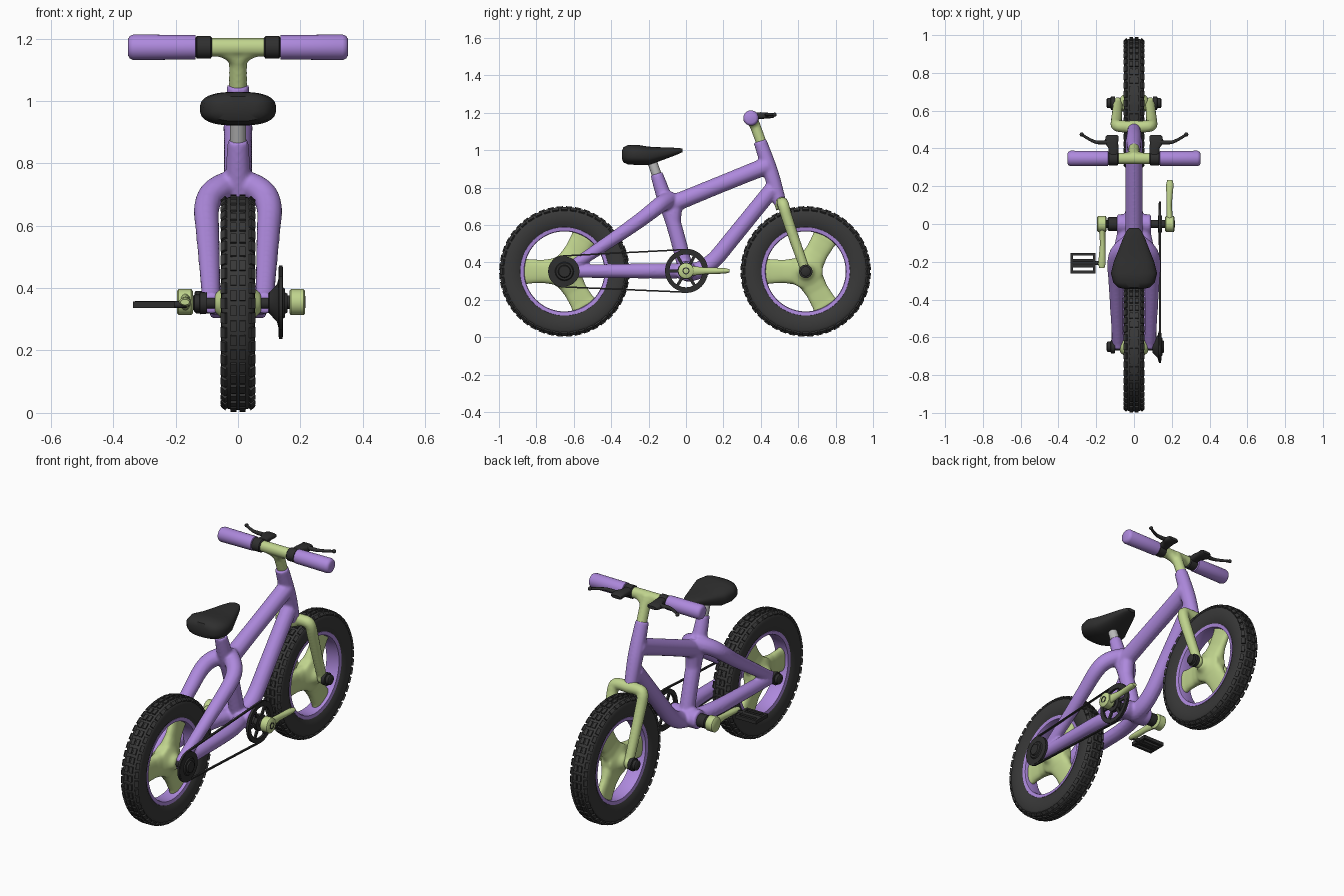
import bpy, bmesh, math
from math import pi, sin, cos
from mathutils import Matrix, Vector

cube = bpy.data.objects.get("Cube")
if cube:
    bpy.data.objects.remove(cube, do_unlink=True)


def material(name, rgb, rough=0.5):
    m = bpy.data.materials.new(name)
    m.use_nodes = True
    m.diffuse_color = (*rgb, 1)
    node = next(n for n in m.node_tree.nodes if n.type == 'BSDF_PRINCIPLED')
    node.inputs["Base Color"].default_value = (*rgb, 1)
    node.inputs["Roughness"].default_value = rough
    return m


PURPLE = material("purple paint", (0.42, 0.25, 0.72))
GREEN = material("lime green paint", (0.53, 0.66, 0.27))
RUBBER = material("dark rubber", (0.04, 0.04, 0.04))
BLACK = material("black plastic", (0.028, 0.028, 0.028))
GREY = material("light grey metal", (0.5, 0.5, 0.5))
REAR, FRONT, CRANK = Vector((0, -0.65, 0.352)), Vector((0, 0.64, 0.352)), Vector((0, 0, 0.355))


def finish(name, bm, mat, blend=0):
    """Turn a bmesh into a shaded object; blend melts overlapping parts together."""
    bmesh.ops.remove_doubles(bm, verts=bm.verts, dist=1e-5)
    bmesh.ops.recalc_face_normals(bm, faces=bm.faces)
    me = bpy.data.meshes.new(name)
    bm.to_mesh(me)
    bm.free()
    me.materials.append(mat)
    me.shade_smooth()
    me.set_sharp_from_angle(angle=math.radians(40))
    ob = bpy.data.objects.new(name, me)
    bpy.context.collection.objects.link(ob)
    if blend:
        r = ob.modifiers.new("Melt", 'REMESH')
        r.mode, r.voxel_size, r.use_smooth_shade = 'VOXEL', 0.007, True
        s = ob.modifiers.new("Soften", 'SMOOTH')
        s.factor, s.iterations = 0.5, blend
    return ob


def tube(bm, pts, radii, order=3):
    """Add a tapered round tube along a smooth path."""
    cu = bpy.data.curves.new("path", 'CURVE')
    cu.dimensions, cu.bevel_depth, cu.bevel_resolution = '3D', 1, 4
    cu.use_fill_caps, cu.resolution_u = True, 8
    sp = cu.splines.new('NURBS')
    sp.points.add(len(pts) - 1)
    for p, co, r in zip(sp.points, pts, radii):
        p.co, p.radius = (*co, 1), r
    sp.order_u, sp.use_endpoint_u = min(order, len(pts)), True
    ob = bpy.data.objects.new("path", cu)
    bpy.context.collection.objects.link(ob)
    dg = bpy.context.evaluated_depsgraph_get()
    me = bpy.data.meshes.new_from_object(ob.evaluated_get(dg))
    bm.from_mesh(me)
    bpy.data.objects.remove(ob, do_unlink=True)
    bpy.data.curves.remove(cu)
    bpy.data.meshes.remove(me)


def bridge(bm, rings, closed=False):
    n = len(rings[0])
    for a, b in zip(rings, rings[1:] + rings[:1] if closed else rings[1:]):
        for i in range(n):
            bm.faces.new((a[i], a[(i + 1) % n], b[(i + 1) % n], b[i]))
    if not closed:
        bm.faces.new(rings[0])
        bm.faces.new(rings[-1])


def lathe(bm, profile, centre, closed=False, n=48):
    """Spin (x, radius) points around a sideways axle."""
    bridge(bm, [[bm.verts.new(centre + Vector((x, r * cos(2 * pi * i / n), r * sin(2 * pi * i / n))))
                 for i in range(n)] for x, r in profile], closed)


def loft(bm, sections, matrix, power=1.0, n=28):
    """Skin rounded sections (y, x, z, half width, half height) along y."""
    def bend(v):
        return math.copysign(abs(v) ** power, v)
    bridge(bm, [[bm.verts.new(matrix @ Vector((x + w * bend(cos(2 * pi * i / n)), y, z + h * bend(sin(2 * pi * i / n)))))
                 for i in range(n)] for y, x, z, w, h in sections])


def box(bm, centre, size, rot=Matrix()):
    bmesh.ops.create_cube(bm, size=1, matrix=Matrix.Translation(centre) @ rot @ Matrix.Diagonal((*size, 1)))


def mirrored(profile):
    return profile + [(-x, r) for x, r in reversed(profile) if x]


# Wheels: tyre with tread blocks, rim, three broad spokes
for label, axle in (("rear", REAR), ("front", FRONT)):
    bm = bmesh.new()
    lathe(bm, mirrored([(.036, .228), (.05, .25), (.054, .285), (.053, .312), (.046, .33), (.032, .339), (.016, .342)]),
          axle, True, 72)
    finish(label + "_tyre", bm, RUBBER)
    bm = bmesh.new()
    for i in range(44):
        for x, r, tilt, shift in ((-.044, .333, -.75, 0), (-.014, .342, 0, .5), (.014, .342, 0, .5), (.044, .333, .75, 0)):
            turn = Matrix.Rotation(2 * pi * (i + shift) / 44, 4, 'X')
            box(bm, axle + turn @ Vector((x, 0, r)), (.019, .034, .013), turn @ Matrix.Rotation(tilt, 4, 'Y'))
    finish(label + "_tread", bm, RUBBER)
    bm = bmesh.new()
    lathe(bm, mirrored([(.030, .214), (.040, .217), (.043, .236), (.03, .242)]), axle, True, 72)
    finish(label + "_rim", bm, PURPLE)
    bm = bmesh.new()
    for k in range(3):
        turn = Matrix.Translation(axle) @ Matrix.Rotation(2 * pi * k / 3 + pi, 4, 'X')
        loft(bm, [(0, 0, 0, .045, .075), (.06, 0, 0, .04, .07), (.12, 0, 0, .028, .062),
                  (.19, 0, 0, .024, .066), (.22, 0, 0, .026, .074)], turn, .8)
    lathe(bm, mirrored([(.075, .03), (.05, .05), (.03, .09)]), axle)
    finish(label + "_spokes", bm, GREEN, 8)
    bm = bmesh.new()
    for s in (-1, 1):
        lathe(bm, [(s * x, r) for x, r in ((.07, .02), (.1, .02), (.1, .034), (.122, .036), (.124, .027),
                                           (.14, .027), (.145, .02))], axle, n=24)
    finish(label + "_axle_nuts", bm, BLACK)

# Frame: all tubes melted into one smooth shell
bm = bmesh.new()
tube(bm, [(0, .395, 1.05), (0, .43, .95), (0, .47, .83), (0, .505, .71)], [.036, .041, .042, .034])
tube(bm, [(0, .44, .92), (0, .2, .825), (0, -.1, .70)], [.048, .044, .048])
tube(bm, [(0, .46, .79), (0, .28, .57), (0, .10, .345), (0, 0, .345)], [.044, .044, .045, .05])
tube(bm, [(0, -.158, .875), (0, -.115, .74), (0, -.06, .6), (0, 0, .355)], [.034, .044, .041, .042])
tube(bm, [(0, -.03, .76), (0, -.09, .66), (0, -.05, .58)], [.03, .055, .03])
for s in (-1, 1):
    tube(bm, [(0, -.08, .74), (s * .06, -.12, .725), (s * .105, -.18, .675), (s * .096, -.32, .57), (s * .085, -.65, .352)],
         [.044, .046, .042, .038, .03])
    tube(bm, [(s * .03, 0, .355), (s * .07, -.1, .355), (s * .082, -.35, .355), (s * .085, -.66, .352)], [.04, .042, .039, .035])
lathe(bm, mirrored([(.09, .052)]), CRANK)
finish("frame", bm, PURPLE, 8)

# Fork
bm = bmesh.new()
tube(bm, [(0, .49, .75), (0, .515, .69)], [.03, .036])
for s in (-1, 1):
    tube(bm, [(0, .515, .715), (s * .06, .515, .72), (s * .096, .52, .71), (s * .093, .545, .62), (s * .085, .64, .352)],
         [.033, .032, .031, .03, .026])
    lathe(bm, [(s * .072, .032), (s * .1, .032)], FRONT, n=24)
finish("fork", bm, GREEN, 4)

# Handlebar, grips and brakes
bm = bmesh.new()
tube(bm, [(0, .41, 1.02), (0, .352, 1.18)], [.029, .029])
tube(bm, [(-.095, .347, 1.172), (.095, .347, 1.172)], [.031, .031])
for s in (-1, 1):
    tube(bm, [(0, .375, 1.11), (0, .355, 1.16), (s * .07, .347, 1.17)], [.026, .03, .027])
finish("handlebar_stem", bm, GREEN, 5)
BAR = Vector((0, .347, 1.172))
for side, s in (("left", 1), ("right", -1)):
    bm = bmesh.new()
    lathe(bm, [(s * x, r) for x, r in ((.135, .03), (.137, .039), (.335, .041), (.347, .036), (.352, .027))], BAR, n=32)
    finish(side + "_grip", bm, PURPLE)
    bm = bmesh.new()
    lathe(bm, [(s * x, r) for x, r in ((.083, .03), (.088, .036), (.132, .036), (.136, .03))], BAR, n=32)
    loft(bm, [(.35, s * .11, 1.18, .026, .02), (.4, s * .108, 1.185, .026, .018), (.43, s * .12, 1.185, .036, .016),
              (.465, s * .115, 1.185, .034, .013), (.472, s * .115, 1.185, .026, .008)], Matrix(), .7)
    tube(bm, [(s * .11, .435, 1.188), (s * .17, .43, 1.19), (s * .22, .435, 1.192), (s * .275, .473, 1.19)],
         [.013, .011, .008, .007])
    bmesh.ops.create_uvsphere(bm, u_segments=12, v_segments=8, radius=.011, matrix=Matrix.Translation((s * .277, .474, 1.19)))
    finish(side + "_brake_lever", bm, BLACK)

# Seat and post
bm = bmesh.new()
tube(bm, [(0, -.15, .85), (0, -.192, .97)], [.026, .026])
finish("seat_post", bm, GREY)
bm = bmesh.new()
loft(bm, [(-.343, 0, .975, .055, .02), (-.335, 0, .975, .085, .04), (-.31, 0, .976, .11, .052), (-.26, 0, .975, .122, .054),
          (-.2, 0, .970, .107, .049), (-.14, 0, .979, .083, .037), (-.08, 0, .989, .06, .025), (-.04, 0, .996, .042, .016),
          (-.02, 0, .999, .025, .01)], Matrix(), .75, 40)
finish("seat", bm, BLACK)

# Crank arms on a black spindle
bm = bmesh.new()
lathe(bm, [(-.155, .022), (.175, .022)], CRANK, n=24)
lathe(bm, [(-.14, .03), (-.135, .036), (-.09, .036)], CRANK, n=24)
finish("crank_spindle", bm, BLACK)
for side, x, s in (("left", .19, 1), ("right", -.17, -1)):
    bm = bmesh.new()
    place = Matrix.Translation(CRANK + Vector((x, 0, 0))) @ Matrix.Rotation(0 if s > 0 else pi, 4, 'Z')
    lathe(bm, [(x + dx, r) for dx, r in ((-.025, .036), (-.02, .042), (.02, .042), (.025, .036))], CRANK, n=32)
    loft(bm, [(0, 0, 0, .02, .03), (.05, -.002, 0, .016, .024), (.1, -.004, 0, .014, .018), (.16, -.002, 0, .017, .017),
              (.21, 0, 0, .02, .014), (.232, 0, 0, .014, .009)], place)
    finish(side + "_crank_arm", bm, GREEN)
bm = bmesh.new()
lathe(bm, mirrored([(.003, .013), (.003, .019)]), CRANK + Vector((.214, 0, 0)), True, 24)
finish("crank_cap_ring", bm, BLACK)

# Chainring, rear sprocket and chain
CHAIN_X = Vector((.137, 0, 0))
bm = bmesh.new()
lathe(bm, mirrored([(.007, .088), (.007, .112)]), CRANK + CHAIN_X, True)
lathe(bm, mirrored([(.01, .045)]), CRANK + CHAIN_X, n=32)
for k in range(6):
    turn = Matrix.Rotation(pi * k / 3, 4, 'X')
    box(bm, CRANK + CHAIN_X + turn @ Vector((0, .068, 0)), (.01, .055, .016), turn)
finish("chainring", bm, BLACK)
bm = bmesh.new()
lathe(bm, [(-.04, .03), (-.012, .06), (-.007, .08), (.007, .08), (.008, .05), (.014, .045), (.014, .034), (.022, .03),
           (.022, .015)], REAR + CHAIN_X)
finish("rear_sprocket", bm, BLACK)
bm = bmesh.new()
run = CRANK - REAR
big, small, n = .114, .083, 24
tilt = math.asin((big - small) / run.length)
arc = [CRANK + big * Vector((0, cos(a), sin(a))) for a in [(-pi / 2 - tilt) + (pi + 2 * tilt) * i / n for i in range(n + 1)]]
arc += [REAR + small * Vector((0, cos(a), sin(a))) for a in [(pi / 2 + tilt) + (pi - 2 * tilt) * i / n for i in range(n + 1)]]
for a, b in zip(arc, arc[1:] + arc[:1]):
    d = b - a
    box(bm, (a + b) / 2 + CHAIN_X, (.011, d.length + .002, .008), Matrix.Rotation(math.atan2(d.z, d.y), 4, 'X'))
finish("chain", bm, BLACK)

# Pedal: open cage on a spindle
bm = bmesh.new()
PEDAL = Vector((-.27, -.207, .347))
for dy in (-.047, -.015, .015, .047):
    box(bm, PEDAL + Vector((0, dy, 0)), (.132, .014, .02))
for dx in (-.06, .06):
    box(bm, PEDAL + Vector((dx, 0, 0)), (.014, .106, .02))
lathe(bm, [(-.33, .011), (-.165, .011)], Vector((0, PEDAL.y, PEDAL.z)), n=16)
finish("pedal", bm, BLACK)
